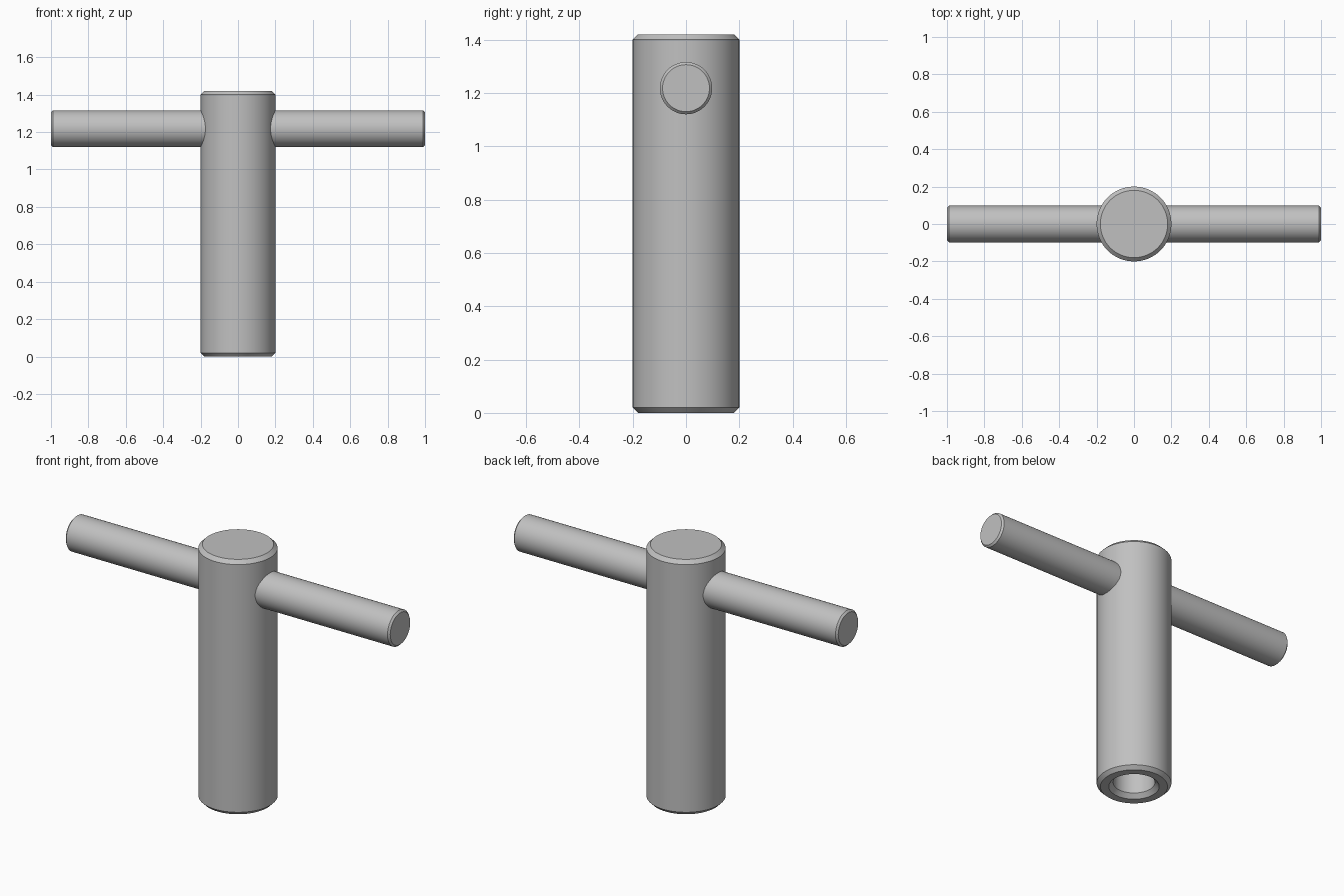
import bpy, bmesh, math
from mathutils import Matrix

if "Cube" in bpy.data.objects:
    bpy.data.objects.remove(bpy.data.objects["Cube"])

steel = bpy.data.materials.new("grey_steel")
steel.diffuse_color = (0.53, 0.53, 0.53, 1)
steel.use_nodes = True
steel.node_tree.nodes["Principled BSDF"].inputs["Base Color"].default_value = steel.diffuse_color


def lathe(name, profile, matrix, steps=64):
    """Spin a (radius, height) profile around z, then place it."""
    bm = bmesh.new()
    verts = [bm.verts.new((r, 0, z)) for r, z in profile]
    edges = [bm.edges.new(pair) for pair in zip(verts, verts[1:])]
    bmesh.ops.spin(bm, geom=verts + edges, cent=(0, 0, 0), axis=(0, 0, 1),
                   angle=math.tau, steps=steps)
    bmesh.ops.remove_doubles(bm, verts=bm.verts, dist=1e-5)
    bmesh.ops.recalc_face_normals(bm, faces=bm.faces)
    bm.transform(matrix)
    mesh = bpy.data.meshes.new(name)
    bm.to_mesh(mesh)
    bm.free()
    mesh.materials.append(steel)
    obj = bpy.data.objects.new(name, mesh)
    bpy.context.collection.objects.link(obj)
    bpy.ops.object.select_all(action='DESELECT')
    obj.select_set(True)
    bpy.context.view_layer.objects.active = obj
    bpy.ops.object.shade_smooth_by_angle(angle=math.radians(30))
    return obj


# Upright body: chamfered ends, countersunk blind hole in the bottom
lathe("nut_body", [
    (0, 0.56), (0.112, 0.50), (0.112, 0.025), (0.135, 0),
    (0.18, 0), (0.2, 0.02), (0.2, 1.4), (0.18, 1.42), (0, 1.42),
], Matrix.Identity(4))

# Cross handle: chamfered round bar lying along x, above the blind hole
lathe("cross_bar", [
    (0, -1), (0.088, -1), (0.098, -0.99),
    (0.098, 0.99), (0.088, 1), (0, 1),
], Matrix.Translation((0, 0, 1.218)) @ Matrix.Rotation(math.pi / 2, 4, 'Y'))
